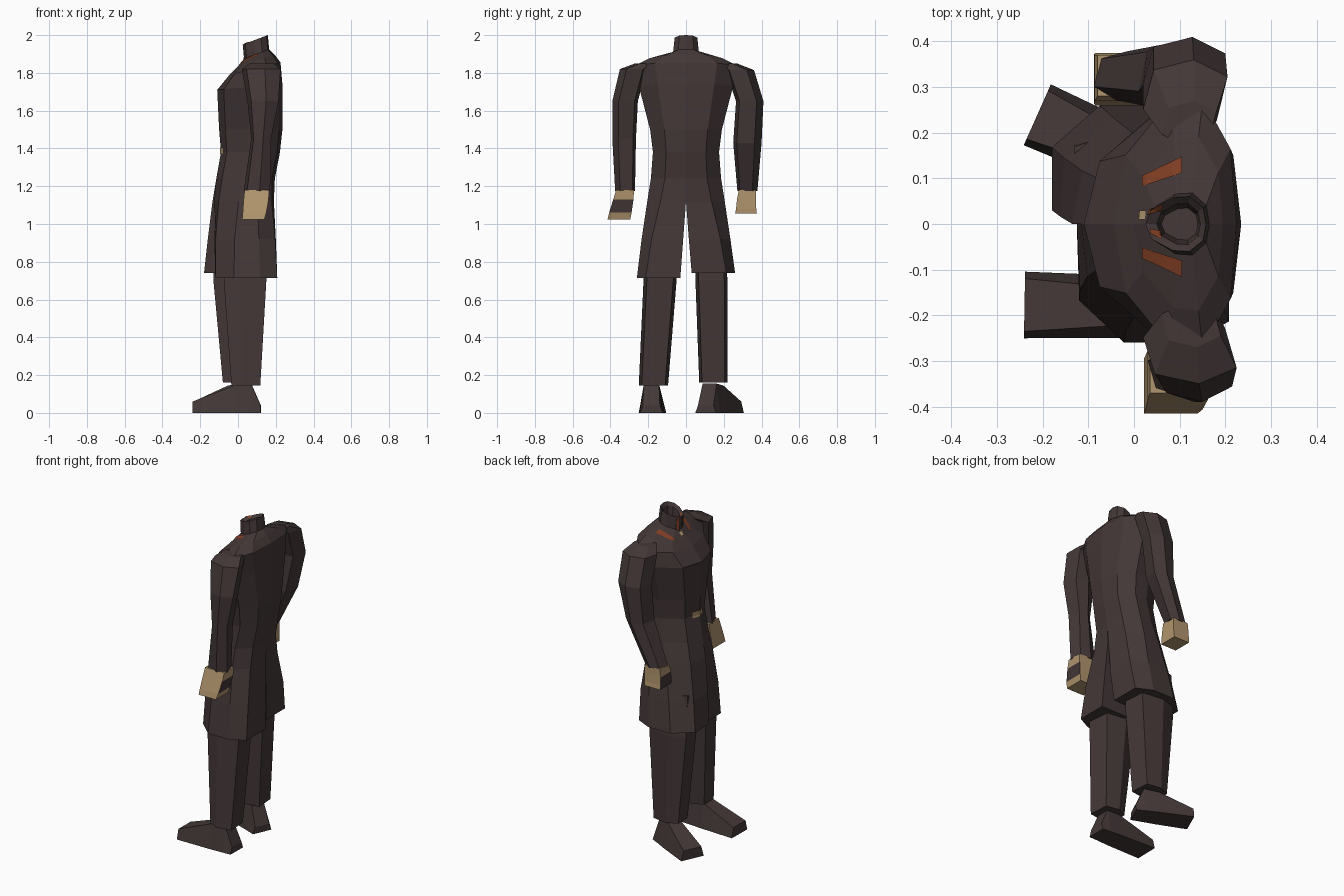
import bpy, bmesh, math
from mathutils import Vector
from mathutils.bvhtree import BVHTree

if "Cube" in bpy.data.objects:
    bpy.data.objects.remove(bpy.data.objects["Cube"])


def material(name, col):
    m = bpy.data.materials.new(name)
    m.diffuse_color = (*col, 1)
    m.use_nodes = True
    m.node_tree.nodes["Principled BSDF"].inputs["Base Color"].default_value = m.diffuse_color
    return m


COAT = material("dark brown cloth", (0.058, 0.039, 0.039))
SKIN = material("tan", (0.44, 0.30, 0.155))
TRIM = material("rust red", (0.23, 0.05, 0.018))


def finish(bm, name, mats):
    me = bpy.data.meshes.new(name)
    bm.to_mesh(me)
    bm.free()
    for m in mats:
        me.materials.append(m)
    ob = bpy.data.objects.new(name, me)
    bpy.context.collection.objects.link(ob)
    return ob


def loft(name, rings, mats=(COAT,), rule=None):
    """Skin a list of equal-length point rings and cap both ends."""
    bm = bmesh.new()
    vs = [[bm.verts.new(p) for p in r] for r in rings]
    n = len(vs[0])
    for a, b in zip(vs, vs[1:]):
        for i in range(n):
            j = (i + 1) % n
            bm.faces.new((a[i], a[j], b[j], b[i]))
    bm.faces.new(vs[0])
    bm.faces.new(vs[-1])
    bmesh.ops.recalc_face_normals(bm, faces=bm.faces)
    if rule:
        for f in bm.faces:
            f.material_index = rule(f.calc_center_median(), f.normal)
    return finish(bm, name, mats)


BODY = [(-1, 0), (-.8, .55), (-.1, .97), (.45, 1), (.9, .6), (1, 0)]
HALF = [(u, 2 * v - 1) for u, v in BODY]
BODY += [(u, -v) for u, v in BODY[-2:0:-1]]
LIMB = [(-1, -.45), (-.75, .7), (.2, 1), (1, .5), (.75, -.75), (-.2, -1)]
BOX = [(-1, -1), (-1, 1), (1, 1), (1, -1)]
PANEL = [(-1, -1), (-1, .2), (-.4, 1), (.45, 1), (1, .6), (1, -1)]


def ring(shape, x0, x1, y0, y1, zf, zb=None):
    """Cross-section fitted to a box; zf / zb are its front and back heights."""
    zb = zf if zb is None else zb
    cx, hx, cy, hy = (x0 + x1) / 2, (x1 - x0) / 2, (y0 + y1) / 2, (y1 - y0) / 2
    return [(cx + u * hx, cy + v * hy, zf + (zb - zf) * (u + 1) / 2) for u, v in shape]


# Torso with hollow standing collar: front z, back z, x range, half width
torso_rows = [
    (1.24, 1.24, -.115, .195, .186),
    (1.38, 1.38, -.09, .222, .175), (1.50, 1.50, -.10, .235, .19),
    (1.71, 1.74, -.11, .235, .25), (1.79, 1.855, -.045, .225, .275),
    (1.835, 1.895, .0, .195, .19), (1.875, 1.925, .032, .165, .068),
    (1.95, 2.0, .025, .158, .06), (1.94, 1.98, .05, .145, .045),
    (1.87, 1.89, .06, .14, .035)]
torso = loft("coat_body", [ring(BODY, x0, x1, -h, h, zf, zb)
                           for zf, zb, x0, x1, h in torso_rows])

# Two coat skirts continuing the body, split front and back
skirts = {
    "left": (1, [(1.24, -.115, .195, 0, .186), (1.12, -.135, .185, .0, .205),
                 (.92, -.16, .185, .015, .235), (.74, -.18, .17, .03, .26)]),
    "right": (-1, [(1.24, -.115, .195, 0, .186), (1.12, -.125, .19, .0, .205),
                   (.92, -.125, .20, .015, .235), (.715, -.12, .208, .03, .26)])}
for side, (s, rows) in skirts.items():
    rings = []
    for z, x0, x1, y0, y1 in rows:
        t = min(1, (1.24 - z) / .4)      # rounded waist becomes a boxier hem
        shape = [tuple(Vector(a).lerp(Vector(b), t)) for a, b in zip(HALF, PANEL)]
        rings.append([(x, s * y, zz) for x, y, zz in ring(shape, x0, x1, y0, y1, z)])
    loft(side + "_coat_skirt", rings)

# Trouser legs
legs = {
    "left": [(.95, -.13, .10, .05, .20), (.70, -.13, .12, .05, .22),
             (.16, -.08, .085, .07, .22)],
    "right": [(.95, -.08, .15, -.20, -.05), (.70, -.075, .15, -.225, -.05),
              (.145, -.035, .118, -.25, -.095)]}
LEG = [(-1, -.6), (-1, .6), (-.2, 1), (.9, .8), (1, -.8), (-.2, -1)]
for side, rows in legs.items():
    loft(side + "_trouser_leg", [ring(LEG, *r[1:], r[0]) for r in rows])


# Wedge shoes, lofted from toe to heel and turned about the ankle
def shoe(name, ax, ay, angle, toe):
    rings = []
    for d, wb, wt, z in [(toe, .073, .058, .06), (.04, .068, .04, .145),
                         (-.05, .062, .04, .155), (-.10, .06, .045, .04)]:
        sec = [(-wb, .0), (wb, .0), (wt, z), (-wt, z)]
        c, s = math.cos(angle), math.sin(angle)
        rings.append([(ax - d * c - y * s, ay + d * s - y * c, zz) for y, zz in sec])
    loft(name, rings)


shoe("right_shoe", .02, -.182, math.radians(1), .26)
shoe("left_shoe", .0, .145, math.radians(24), .232)

# Arms, sleeve ending at the wrist: z, x range, distance from the centre line
arms = {
    "left": (1, [(1.85, .06, .18, .17, .27), (1.815, .02, .205, .21, .36),
                 (1.65, .02, .20, .265, .41), (1.43, .01, .155, .25, .40),
                 (1.175, -.088, .03, .272, .378)],
             [(1.18, -.08, .022, .28, .37), (1.13, -.086, .022, .27, .37),
              (1.08, -.088, .022, .265, .372), (1.055, -.085, .02, .26, .375)]),
    "right": (-1, [(1.85, .06, .19, .17, .27), (1.82, .02, .225, .21, .35),
                   (1.65, .05, .215, .255, .39), (1.45, .07, .175, .265, .39),
                   (1.175, .03, .17, .27, .375)],
              [(1.18, .035, .165, .275, .37), (1.13, .03, .162, .278, .385),
               (1.06, .025, .15, .288, .407), (1.025, .022, .14, .295, .415)])}
for side, (s, sleeve, hand) in arms.items():
    def rings(shape, rows):
        return [[(x, s * y, z) for x, y, z in ring(shape, *r[1:], r[0])] for r in rows]
    loft(side + "_sleeve", rings(LIMB, sleeve))
    # Curled fingers leave a dark hollow on one side of each fist
    loft(side + "_hand", rings(BOX, hand), (SKIN, COAT),
         lambda c, n: int(1.06 < c.z < 1.13 and n.x * s < -.8))


# Thin patches laid onto the torso surface
bm = bmesh.new()
bm.from_mesh(torso.data)
tree = BVHTree.FromBMesh(bm)
bm.free()


def patch(name, mat, corners, direction, steps=8):
    d = Vector(direction)
    c = [Vector(p) for p in corners]
    g = bmesh.new()
    rows = []
    for i in range(steps + 1):
        a, b = c[0].lerp(c[3], i / steps), c[1].lerp(c[2], i / steps)
        row = []
        for j in range(steps + 1):
            p = a.lerp(b, j / steps)
            hit = tree.ray_cast(p, d)[0] or p
            row.append(g.verts.new(hit - d * .004))
        rows.append(row)
    for r0, r1 in zip(rows, rows[1:]):
        for j in range(steps):
            f = g.faces.new((r0[j], r0[j + 1], r1[j + 1], r1[j]))
            f.normal_update()
            if f.normal.dot(d) > 0:
                f.normal_flip()
    finish(g, name, (mat,))


# Collar tabs, throat and belt buckle
DOWN = (0, 0, -1)
for side, a, b, c, d in (("left", .083, .106, .148, .112),
                         ("right", -.052, -.075, -.116, -.08)):
    patch(side + "_collar_tab", TRIM,
          [(.018, a, 3), (.018, b, 3), (.105, c, 3), (.105, d, 3)], DOWN)
# Trim on the collar rim beside the throat
patch("left_collar_trim", TRIM,
      [(.03, .02, 3), (.035, .033, 3), (.065, .043, 3), (.06, .03, 3)], DOWN)
patch("right_collar_trim", TRIM,
      [(.035, -.01, 3), (.035, -.02, 3), (.06, -.033, 3), (.06, -.015, 3)], DOWN)
patch("throat", SKIN, [(.01, .01, 3), (.012, .03, 3), (.026, .03, 3), (.024, .01, 3)],
      DOWN, 2)
patch("belt_buckle", SKIN,
      [(-1, -.05, 1.37), (-1, .05, 1.37), (-1, .05, 1.405), (-1, -.05, 1.405)], (1, 0, 0))
